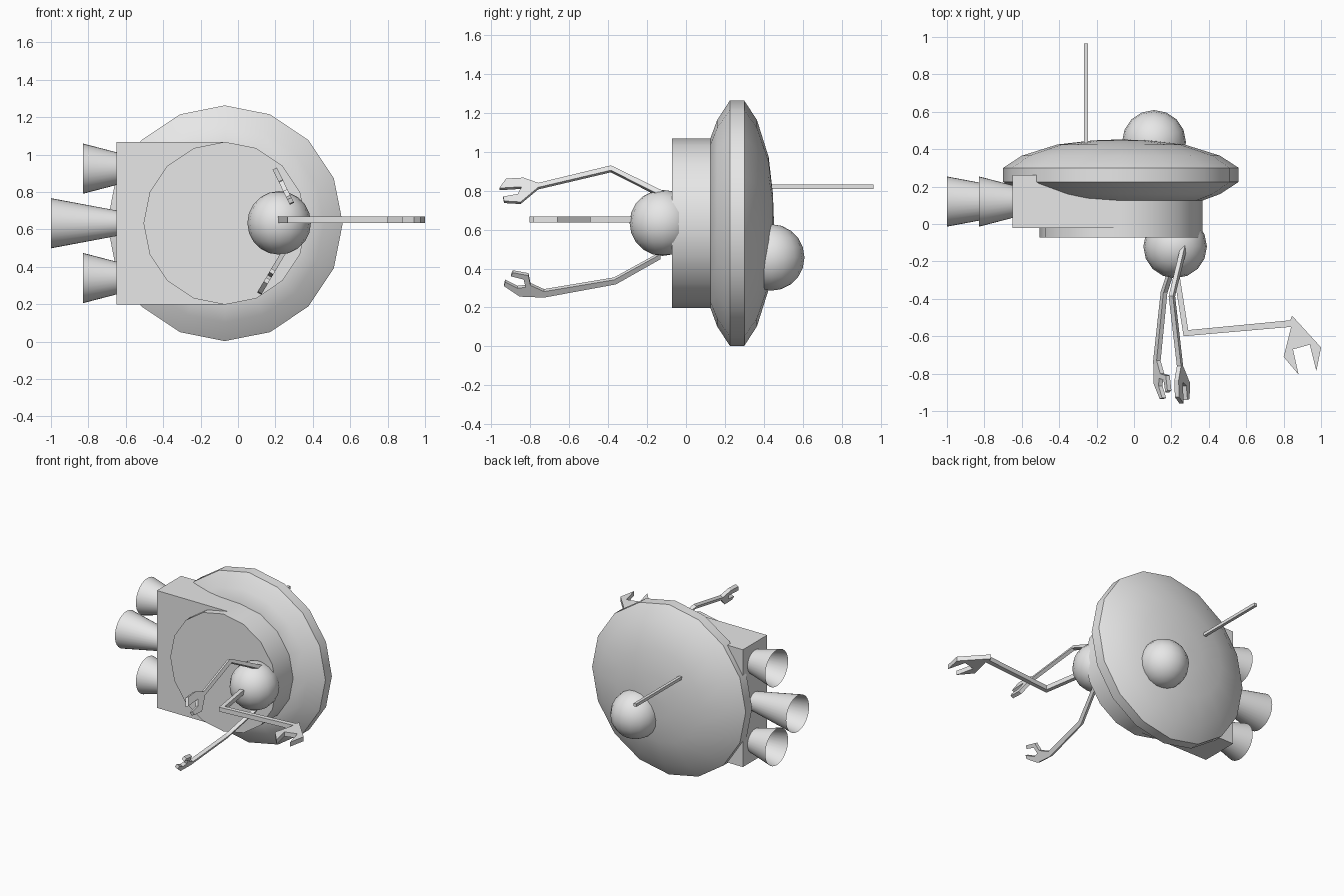
import bpy, bmesh, math
from mathutils import Vector

if "Cube" in bpy.data.objects:
    bpy.data.objects.remove(bpy.data.objects["Cube"], do_unlink=True)

grey = bpy.data.materials.new("light grey")
grey.use_nodes = True
grey.diffuse_color = (0.8, 0.8, 0.8, 1)
grey.node_tree.nodes["Principled BSDF"].inputs["Base Color"].default_value = (0.8, 0.8, 0.8, 1)


def finish(name, bm, smooth=True):
    """Turn a bmesh into a named object with the shared material."""
    bmesh.ops.recalc_face_normals(bm, faces=bm.faces)
    mesh = bpy.data.meshes.new(name)
    bm.to_mesh(mesh)
    bm.free()
    obj = bpy.data.objects.new(name, mesh)
    bpy.context.collection.objects.link(obj)
    mesh.materials.append(grey)
    if smooth:
        bpy.ops.object.select_all(action='DESELECT')
        obj.select_set(True)
        bpy.context.view_layer.objects.active = obj
        bpy.ops.object.shade_smooth_by_angle(angle=math.radians(30))
    return obj


def lathe(name, profile, sides, place, caps=True):
    """Revolve (radius, height) pairs; place maps (a, b, height) to space."""
    bm = bmesh.new()
    rings = []
    for r, h in profile:
        angles = [2 * math.pi * i / sides for i in range(sides)]
        rings.append([bm.verts.new(place(r * math.cos(t), r * math.sin(t), h)) for t in angles])
    for low, high in zip(rings, rings[1:]):
        for i in range(sides):
            j = (i + 1) % sides
            bm.faces.new((low[i], low[j], high[j], high[i]))
    if caps:
        bm.faces.new(rings[0])
        bm.faces.new(rings[-1])
    return finish(name, bm)


def box(name, low, high):
    bm = bmesh.new()
    bmesh.ops.create_cube(bm, size=1)
    for v in bm.verts:
        v.co = [(a + b) / 2 + c * (b - a) for a, b, c in zip(low, high, v.co)]
    return finish(name, bm, False)


def ball(name, centre, radius):
    bm = bmesh.new()
    bmesh.ops.create_uvsphere(bm, u_segments=16, v_segments=10, radius=radius)
    bmesh.ops.translate(bm, verts=bm.verts, vec=centre)
    return finish(name, bm)


def plate_arm(name, outline, normal, thickness):
    """Extrude a flat arm-and-claw outline both ways along its normal."""
    bm = bmesh.new()
    offset = Vector(normal).normalized() * thickness / 2
    front = [bm.verts.new(Vector(p) + offset) for p in outline]
    back = [bm.verts.new(Vector(p) - offset) for p in outline]
    bm.faces.new(front)
    bm.faces.new(back[::-1])
    for i in range(len(front)):
        j = (i + 1) % len(front)
        bm.faces.new((front[i], back[i], back[j], front[j]))
    return finish(name, bm, False)


# Saucer hull and the drum on its front
def hull_place(a, b, h):
    return (a - 0.07, h, b + 0.633)


lathe("saucer", [(0.435, 0.125), (0.53, 0.16), (0.63, 0.225), (0.63, 0.3),
                 (0.53, 0.365), (0.34, 0.425), (0.15, 0.447), (0.01, 0.452)], 16, hull_place)
lathe("front_drum", [(0.435, -0.072), (0.435, 0.14)], 16, hull_place)

# Engine block and three open nozzles
box("engine_block", (-0.65, -0.022, 0.198), (-0.07, 0.262, 1.068))
for name, z, root, end in (("upper_nozzle", 0.925, 0.087, -0.828),
                           ("middle_nozzle", 0.633, 0.068, -1.0),
                           ("lower_nozzle", 0.34, 0.087, -0.828)):
    lathe(name, [(root, -0.648), (0.134, end)], 32,
          lambda a, b, h: (h, 0.12 + a, z + b), caps=False)

# Front and back domes, and the rear antenna
ball("front_dome", (0.22, -0.12, 0.635), 0.17)
ball("rear_dome", (0.107, 0.438, 0.457), 0.171)
box("antenna", (-0.268, 0.4, 0.81), (-0.246, 0.965, 0.832))

# Side arm, lying level
side = [(0.205, -0.22), (0.265, -0.6), (0.84, -0.55), (0.80, -0.71), (0.88, -0.805),
        (0.85, -0.67), (0.94, -0.645), (0.975, -0.785), (1.0, -0.66), (0.845, -0.49),
        (0.835, -0.515), (0.29, -0.567), (0.235, -0.22)]
plate_arm("side_arm", [(x, y, 0.652) for x, y in side], (0, 0, 1), 0.033)

# Upper arm, in a leaning plane: outline as (y, z)
upper = [(-0.11, 0.79), (-0.386, 0.925), (-0.76, 0.835), (-0.835, 0.862), (-0.925, 0.857),
         (-0.96, 0.808), (-0.845, 0.815), (-0.865, 0.778), (-0.94, 0.765), (-0.935, 0.742),
         (-0.85, 0.737), (-0.76, 0.812), (-0.386, 0.9), (-0.13, 0.77)]
plate_arm("upper_arm", [(0.286 - 0.489 * (z - 0.742), y, z) for y, z in upper],
          (1, 0, 0.489), 0.025)

# Lower arm, leaning the other way
lower = [(-0.13, 0.48), (-0.37, 0.348), (-0.73, 0.288), (-0.80, 0.32), (-0.81, 0.37),
         (-0.89, 0.385), (-0.90, 0.366), (-0.835, 0.35), (-0.825, 0.31), (-0.865, 0.305),
         (-0.93, 0.337), (-0.935, 0.315), (-0.855, 0.262), (-0.73, 0.257), (-0.36, 0.325),
         (-0.13, 0.455)]
plate_arm("lower_arm", [(0.115 + 0.595 * (z - 0.26), y, z) for y, z in lower],
          (1, 0, -0.595), 0.025)
